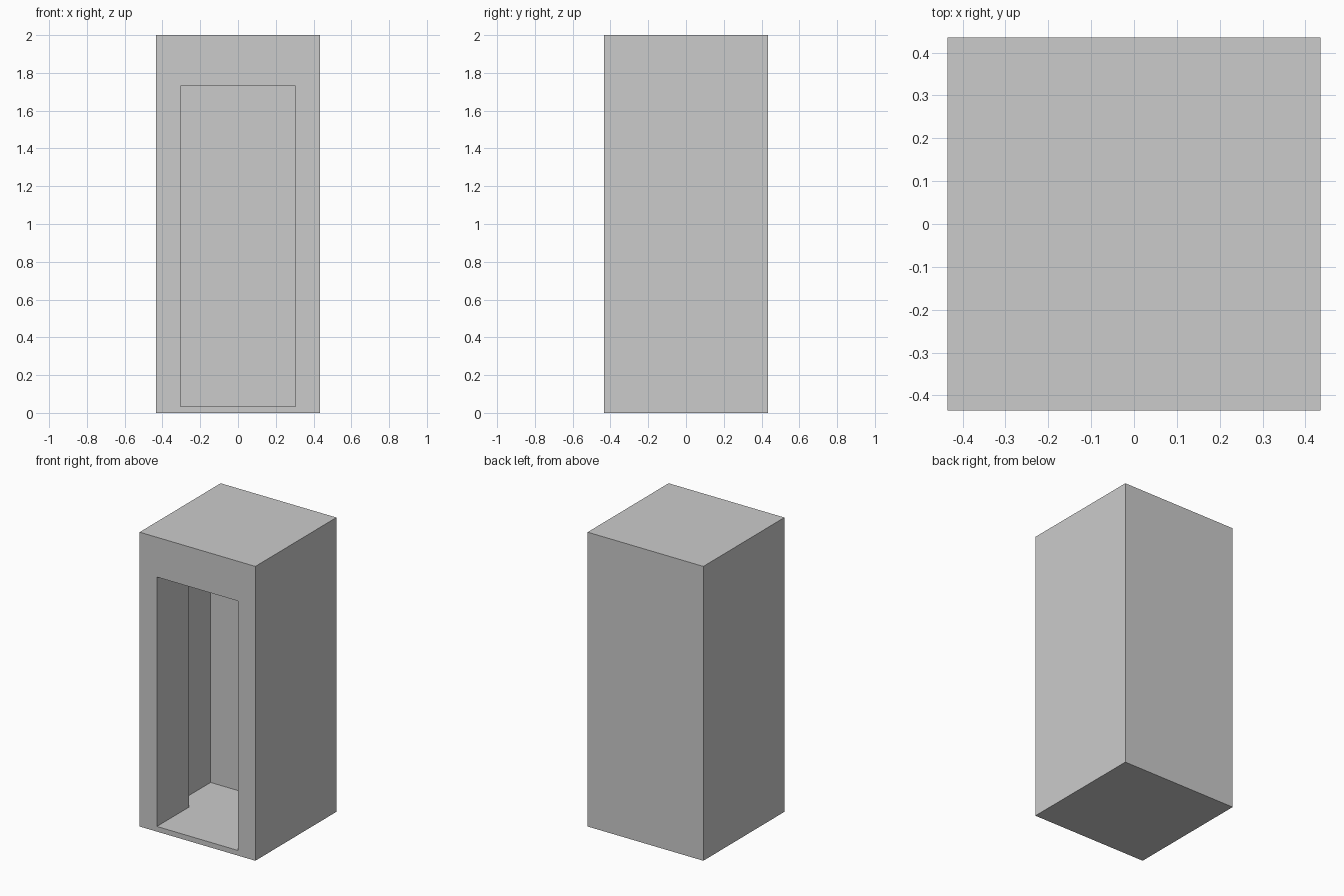
import bpy, bmesh

if "Cube" in bpy.data.objects:
    bpy.data.objects.remove(bpy.data.objects["Cube"])

HALF, HEIGHT = 0.435, 2.0
FLOOR, LINTEL = 0.035, 1.73


def prism(name, outline, z0, z1):
    """Extrude a plan outline from z0 up to z1."""
    bm = bmesh.new()
    face = bm.faces.new([bm.verts.new((x, y, z0)) for x, y in outline])
    ext = bmesh.ops.extrude_face_region(bm, geom=[face])
    top = [v for v in ext["geom"] if isinstance(v, bmesh.types.BMVert)]
    bmesh.ops.translate(bm, verts=top, vec=(0, 0, z1 - z0))
    bmesh.ops.recalc_face_normals(bm, faces=bm.faces)
    mesh = bpy.data.meshes.new(name)
    bm.to_mesh(mesh)
    bm.free()
    obj = bpy.data.objects.new(name, mesh)
    bpy.context.collection.objects.link(obj)
    return obj


# Outer booth block
booth = prism("booth_shell", [(-HALF, -HALF), (HALF, -HALF), (HALF, HALF), (-HALF, HALF)], 0, HEIGHT)

# Hollow: doorway passage opening into a wider chamber behind it
right = [(0.305, -HALF - 0.1), (0.305, -0.09), (0.402, -0.09), (0.402, 0.28)]
left = [(-x, y) for x, y in reversed(right)]
cutter = prism("doorway_cutter", right + left, FLOOR, LINTEL)
cutter.hide_render = True

# Carve the hollow and discard the cutter
mod = booth.modifiers.new("doorway", 'BOOLEAN')
mod.operation = 'DIFFERENCE'
mod.solver = 'EXACT'
mod.object = cutter
bpy.context.view_layer.objects.active = booth
booth.select_set(True)
bpy.ops.object.modifier_apply(modifier=mod.name)
bpy.data.objects.remove(cutter, do_unlink=True)
